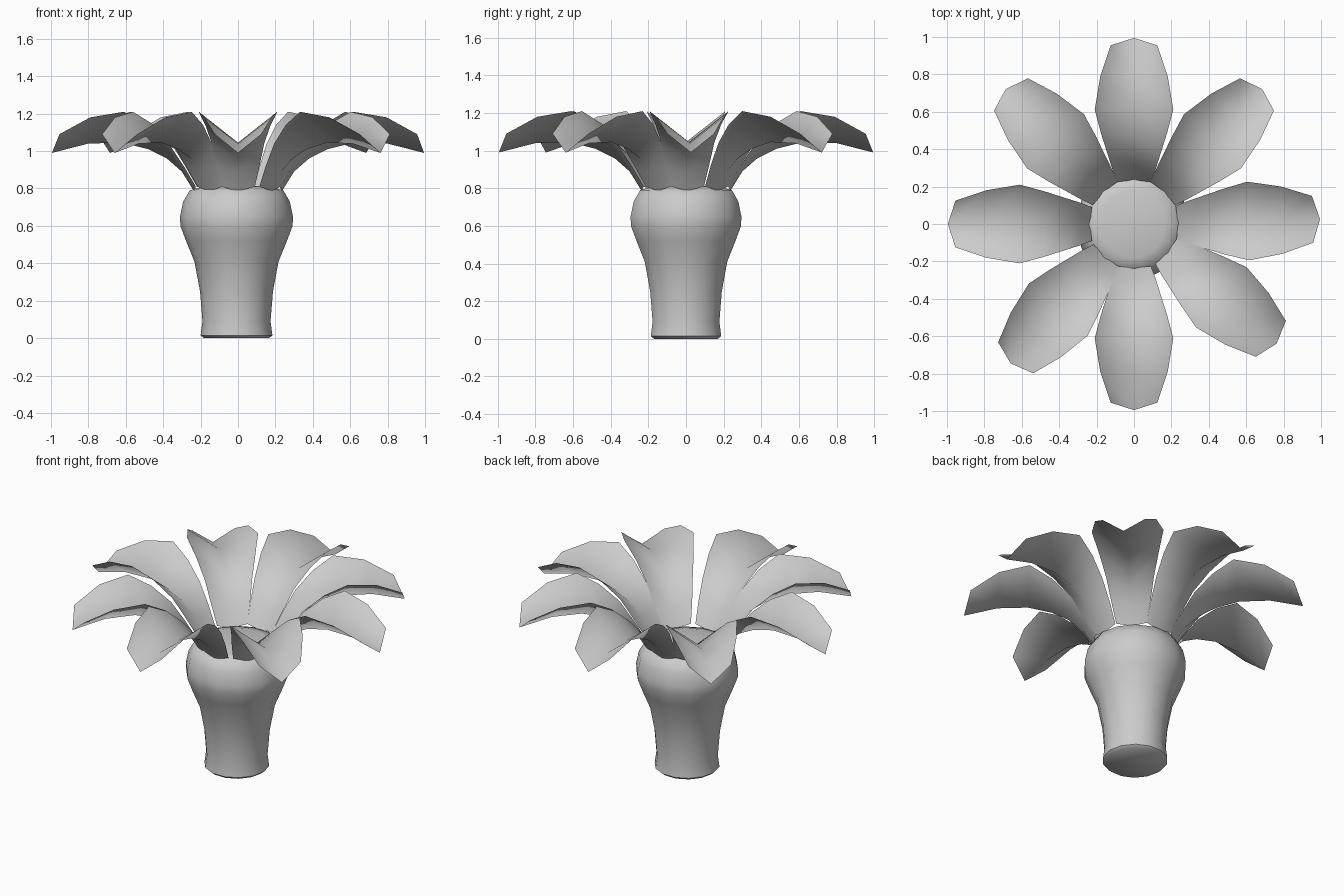
import bpy, bmesh
from math import sin, cos, pi, radians

if "Cube" in bpy.data.objects:
    bpy.data.objects.remove(bpy.data.objects["Cube"])


def finish(bm, name, angle):
    bmesh.ops.recalc_face_normals(bm, faces=bm.faces)
    me = bpy.data.meshes.new(name)
    bm.to_mesh(me)
    bm.free()
    ob = bpy.data.objects.new(name, me)
    bpy.context.collection.objects.link(ob)
    bpy.ops.object.select_all(action='DESELECT')
    ob.select_set(True)
    bpy.context.view_layer.objects.active = ob
    bpy.ops.object.shade_smooth_by_angle(angle=radians(angle))
    return ob


# Trunk: lathed profile (radius, height) with a softly domed top
SIDES = 14
profile = [(0.175, 0.0), (0.192, 0.015), (0.182, 0.09), (0.195, 0.25), (0.225, 0.41),
           (0.27, 0.52), (0.30, 0.60), (0.302, 0.65), (0.285, 0.73), (0.25, 0.79),
           (0.18, 0.81)]
bm = bmesh.new()
rings = [[bm.verts.new((r * cos(2 * pi * i / SIDES) - 0.008, r * sin(2 * pi * i / SIDES), z))
          for i in range(SIDES)] for r, z in profile]
for a, b in zip(rings, rings[1:]):
    for i in range(SIDES):
        j = (i + 1) % SIDES
        bm.faces.new((a[i], a[j], b[j], b[i]))
bm.faces.new(rings[0])
top = bm.verts.new((0, 0, 0.815))
for i in range(SIDES):
    bm.faces.new((rings[-1][i], rings[-1][(i + 1) % SIDES], top))
finish(bm, "trunk", 50)

# Leaf stations: midrib radius, midrib height, edge radius, half width, edge height
stations = [(0.235, 0.785, 0.225, 0.09, 0.81),
            (0.30, 0.89, 0.29, 0.115, 0.92),
            (0.38, 0.96, 0.37, 0.14, 1.04),
            (0.48, 1.01, 0.48, 0.175, 1.14),
            (0.62, 1.045, 0.61, 0.21, 1.21),
            (0.80, 1.04, 0.79, 0.18, 1.18),
            (0.995, 0.99, 0.955, 0.125, 1.09)]


def leaf(name, angle):
    # V-shaped arching blade, two strips either side of the midrib
    bm = bmesh.new()
    ca, sa = cos(radians(angle)), sin(radians(angle))
    rows = []
    for rm, zm, re, w, ze in stations:
        pts = [(re, -w, ze), (rm, 0, zm), (re, w, ze)]
        rows.append([bm.verts.new((r * ca - s * sa, r * sa + s * ca, z)) for r, s, z in pts])
    for a, b in zip(rows, rows[1:]):
        for k in range(2):
            bm.faces.new((a[k], b[k], b[k + 1], a[k + 1]))
    finish(bm, name, 80)


# Crown of eight leaves at slightly uneven angles
for n, ang in enumerate((1.5, 46.5, 90, 133.5, 180, 228.5, 270, 320)):
    leaf(f"leaf_{n + 1}", ang)
